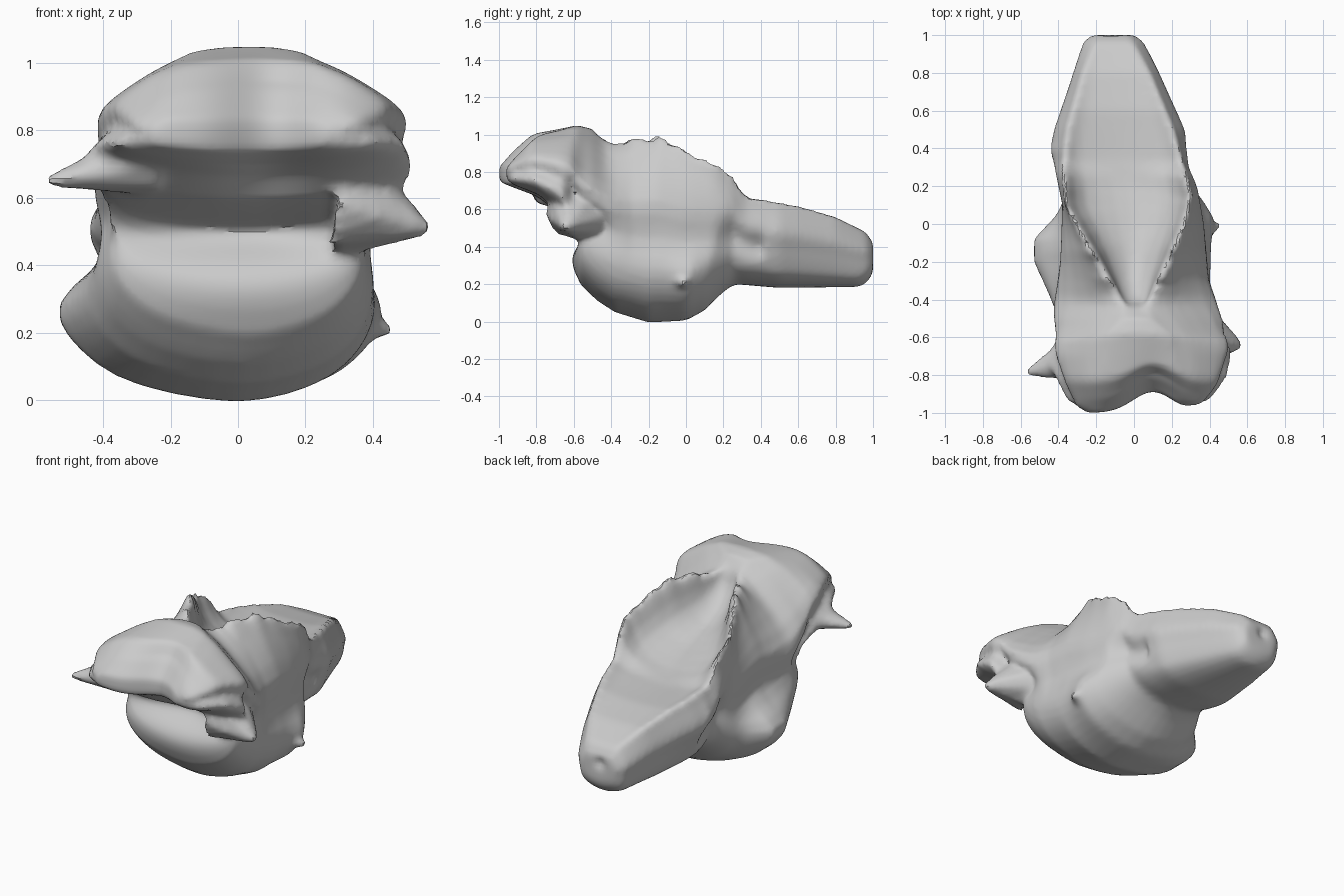
import bpy, bmesh, math, random
from mathutils import Vector

if "Cube" in bpy.data.objects:
    bpy.data.objects.remove(bpy.data.objects["Cube"])
random.seed(4)


def curve(*keys):
    """Piecewise linear function of y through (y, value) keys."""
    def f(y):
        if y <= keys[0][0]:
            return keys[0][1]
        for (a, va), (b, vb) in zip(keys, keys[1:]):
            if y <= b:
                return va + (vb - va) * (y - a) / (b - a)
        return keys[-1][1]
    return f


# side profile: underside, upper rim and hollow floor heights
under = curve((-1, .74), (-.93, .71), (-.8, .66), (-.68, .57), (-.61, .46), (-.59, .32), (-.56, .2),
              (-.48, .115), (-.38, .05), (-.2, -.005), (0, .005), (.1, .06), (.2, .16), (.26, .2),
              (.5, .18), (.93, .185), (.98, .22), (1, .27))
rim_z = curve((-1, .83), (-.93, .9), (-.83, .98), (-.58, 1.02), (-.5, 1.0), (-.4, .96),
              (-.15, .99), (0, .91), (.15, .84), (.25, .78), (.32, .67), (.6, .62), (.8, .56),
              (.96, .48), (1, .42))
floor_z = curve((-1, .83), (-.93, .92), (-.83, 1.01), (-.58, 1.05), (-.5, 1.03), (-.44, .96), (-.4, .86),
                (-.3, .78), (-.2, .73), (0, .67), (.2, .62), (.35, .6), (.6, .59), (.8, .55), (.96, .48), (1, .42))
# plan widths: upper and lower flanks, then the rim of the hollow
upper_l = curve((-1, -.25), (-.96, -.31), (-.85, -.36), (-.7, -.41), (-.5, -.42), (-.2, -.39), (.1, -.38),
                (.2, -.4), (.4, -.445), (.5, -.425), (.7, -.355), (.9, -.29), (.97, -.265), (1, -.22))
upper_r = curve((-1, .25), (-.96, .36), (-.85, .44), (-.65, .5), (-.5, .47), (-.3, .39), (0, .37),
                (.2, .335), (.3, .29), (.5, .27), (.6, .225), (.8, .135), (.9, .085), (.97, .045), (1, 0))
lower_l = curve((-1, -.25), (-.93, -.36), (-.75, -.45), (-.65, -.44), (-.58, -.37), (-.4, -.44),
                (-.2, -.53), (-.08, -.53), (.05, -.41), (.2, -.34), (.4, -.37), (.7, -.32),
                (.97, -.25), (1, -.2))
lower_r = curve((-1, .25), (-.93, .41), (-.8, .5), (-.65, .52), (-.58, .37), (-.4, .4), (-.1, .41),
                (.02, .43), (.12, .37), (.25, .26), (.5, .22), (.8, .1), (.97, .03), (1, 0))
rim_l = curve((-1, -.2), (-.85, -.22), (-.6, -.17), (-.44, -.05), (-.2, -.18), (0, -.3),
              (.1, -.36), (.3, -.37), (.5, -.35), (.8, -.27), (1, -.19))
rim_r = curve((-1, .2), (-.85, .28), (-.6, .22), (-.44, .07), (-.2, .17), (0, .26),
              (.15, .3), (.3, .26), (.5, .2), (.8, .08), (1, -.03))


def half_section(y, up, low, rim, cx):
    zb, zr, zf = under(y), rim_z(y), floor_z(y)
    h = zr - zb
    side = 1 if up > cx else -1
    waist = cx + (min(abs(up - cx), abs(low - cx)) - .01) * side if y < .4 else (up + low) / 2
    jag = random.uniform(-.02, .02) if -.4 < y < .3 else 0
    return [(cx + .55 * (low - cx), zb + .05 * h), (cx + .87 * (low - cx), zb + .15 * h),
            (low, zb + .29 * h), (waist, zb + .46 * h), (up, zb + .66 * h),
            (up * .4 + rim * .6, zb + .9 * h), (rim, zr + jag),
            (cx + .7 * (rim - cx), zf + .3 * (zr - zf))]


def section(y):
    cx = (upper_l(y) + upper_r(y)) / 2
    right = half_section(y, upper_r(y), lower_r(y), rim_r(y), cx)
    left = half_section(y, upper_l(y), lower_l(y), rim_l(y), cx)
    pts = [(cx, under(y))] + right + [(cx, floor_z(y))] + left[::-1]
    ring, n = [], len(pts)
    for i in range(n):
        p = [Vector(pts[(i + k) % n]) for k in (-1, 0, 1, 2)]
        for t in (0, 1 / 3, 2 / 3):
            q = .5 * (2 * p[1] + (p[2] - p[0]) * t + (2 * p[0] - 5 * p[1] + 4 * p[2] - p[3]) * t * t
                      + (3 * p[1] - p[0] - 3 * p[2] + p[3]) * t ** 3)
            ring.append((q.x, y, q.y))
    return ring


# main lofted body
bm = bmesh.new()
ys = [-1, -.985] + [-.96 + .03 * i for i in range(12)] + [-.605, -.59, -.575, -.555]
ys += [-.53 + .03 * i for i in range(50)] + [.965, .985, 1]
rings = [[bm.verts.new(p) for p in section(y)] for y in ys]
for a, b in zip(rings, rings[1:]):
    for i in range(len(a)):
        j = (i + 1) % len(a)
        bm.faces.new((a[i], a[j], b[j], b[i]))
for ring in (rings[0], rings[-1]):
    mid = bm.verts.new(sum((v.co for v in ring), Vector()) / len(ring))
    for i in range(len(ring)):
        bm.faces.new((ring[i], ring[(i + 1) % len(ring)], mid))


# pointed side spurs, fused into the body by the remesh
def spur(base, tip, radius, flat=1.0):
    base, tip = Vector(base), Vector(tip)
    d = tip - base
    new = bmesh.ops.create_cone(bm, cap_ends=True, segments=8, radius1=radius, radius2=.02, depth=d.length)
    rot = d.to_track_quat('Z', 'Y')
    for v in new["verts"]:
        v.co = rot @ v.co
        v.co.z *= flat
        v.co += (base + tip) / 2


spur((-.28, -.7, .71), (-.57, -.79, .635), .14, .7)
spur((.33, -.6, .58), (.565, -.66, .505), .17)
spur((.3, -.07, .24), (.45, .0, .205), .08)
bmesh.ops.recalc_face_normals(bm, faces=bm.faces)
me = bpy.data.meshes.new("bone_body")
bm.to_mesh(me)
bm.free()
body = bpy.data.objects.new("bone_body", me)
bpy.context.collection.objects.link(body)

# fuse and soften
mod = body.modifiers.new("fuse", 'REMESH')
mod.mode, mod.voxel_size = 'VOXEL', .018
mod = body.modifiers.new("soften", 'SMOOTH')
mod.factor, mod.iterations = .5, 4
dg = bpy.context.evaluated_depsgraph_get()
body.data = bpy.data.meshes.new_from_object(body.evaluated_get(dg))
body.modifiers.clear()


def bell(v, centre, width):
    return math.exp(-((v - centre) / width) ** 2)


for v in body.data.vertices:
    x, y, z = v.co
    # notch between the front lobes
    v.co.y += .11 * bell(x, .1, .15) * min(1, max(0, (-.6 - y) / .3))
    # recess under the brow and bulge of the bowl below it
    if -.72 < y < -.35 and z < .68:
        fade = min(1, (-.35 - y) / .15) * min(1, (y + .72) / .08)
        v.co.y += .13 * fade * bell(z, .51, .09) * bell(x, 0, .4)
        v.co.y -= .02 * fade * bell(z, .3, .1) * bell(x, 0, .35)
    # small hollow in the rear tip
    if y > .9:
        v.co.y -= .02 * bell(x, -.12, .03) * bell(z, .38, .03)

bpy.ops.object.select_all(action='DESELECT')
body.select_set(True)
bpy.context.view_layer.objects.active = body
bpy.ops.object.shade_smooth_by_angle(angle=math.radians(35))
